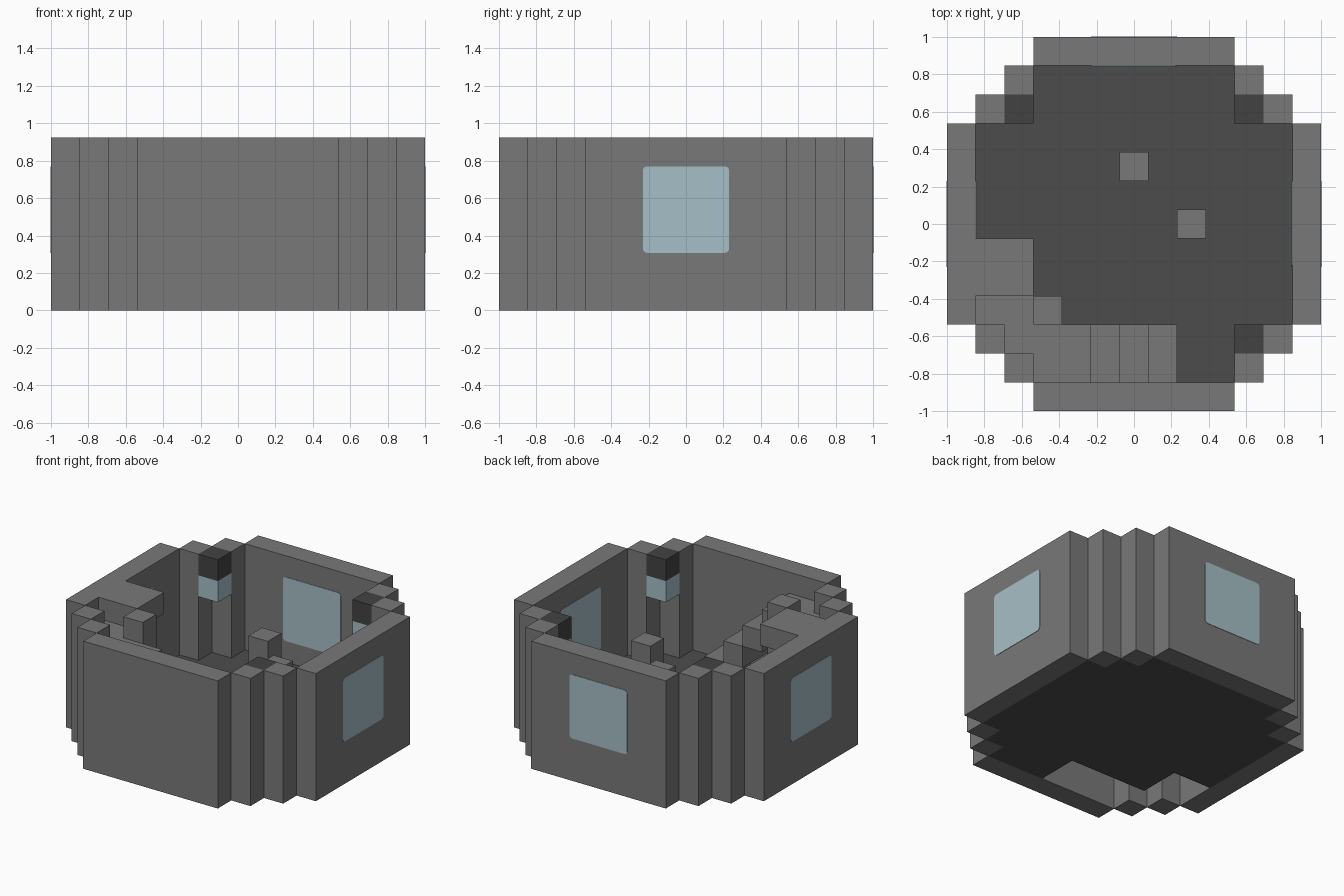
import bpy, bmesh
from mathutils import Vector

if "Cube" in bpy.data.objects:
    bpy.data.objects.remove(bpy.data.objects["Cube"])

U = 2 / 13          # one building block


def material(name, r, g, b):
    m = bpy.data.materials.new(name)
    m.use_nodes = True
    m.diffuse_color = (r, g, b, 1)
    m.node_tree.nodes["Principled BSDF"].inputs["Base Color"].default_value = (r, g, b, 1)
    return m


STONE = material("grey stone", 0.19, 0.19, 0.19)
FLOOR = material("dark floor stone", 0.073, 0.073, 0.073)
CAP = material("lamp cap black", 0.055, 0.055, 0.055)
GLASS = material("pale blue glass", 0.38, 0.52, 0.57)


def finish(name, bm, mat):
    bmesh.ops.recalc_face_normals(bm, faces=bm.faces)
    mesh = bpy.data.meshes.new(name)
    bm.to_mesh(mesh)
    bm.free()
    mesh.materials.append(mat)
    ob = bpy.data.objects.new(name, mesh)
    bpy.context.collection.objects.link(ob)
    return ob


def slab(name, cells, z0, z1, mat):
    """Solid covering a set of grid cells between two block heights."""
    bm = bmesh.new()
    cells = set(cells)

    def face(*pts):
        bm.faces.new([bm.verts.new(Vector(p) * U) for p in pts])

    for x, y in cells:
        l, r, f, b = x - .5, x + .5, y - .5, y + .5
        for z in (z0, z1):
            face((l, f, z), (r, f, z), (r, b, z), (l, b, z))
        for dx, dy, p, q in ((0, -1, (l, f), (r, f)), (1, 0, (r, f), (r, b)),
                             (0, 1, (r, b), (l, b)), (-1, 0, (l, b), (l, f))):
            if (x + dx, y + dy) not in cells:
                face((*p, z0), (*q, z0), (*q, z1), (*p, z1))
    bmesh.ops.remove_doubles(bm, verts=bm.verts, dist=0.001)
    bmesh.ops.recalc_face_normals(bm, faces=bm.faces)
    bmesh.ops.dissolve_limit(bm, angle_limit=0.01, verts=bm.verts, edges=bm.edges)
    return finish(name, bm, mat)


def block(name, x0, x1, y0, y1, z0, z1, mat):
    return slab(name, [(x, y) for x in range(x0, x1 + 1) for y in range(y0, y1 + 1)], z0, z1, mat)


def window(name, x, y):
    """Rounded pane through the wall, standing a hair proud on both sides."""
    bm = bmesh.new()
    bmesh.ops.create_cube(bm, size=1)
    axis = 0 if x else 1
    size = Vector((3 * U, 3 * U, 3 * U))
    size[axis] = U + 0.006
    for v in bm.verts:
        v.co = Vector(a * s for a, s in zip(v.co, size)) + Vector((x, y, 3.5)) * U
    corners = [e for e in bm.edges
               if abs((e.verts[0].co - e.verts[1].co)[axis]) > 0.1]
    bmesh.ops.bevel(bm, geom=corners, offset=0.022, segments=3, profile=0.5, affect='EDGES')
    finish(name, bm, GLASS)


# Stepped round plan: half-width of each row of cells
def half_width(row):
    return {6: 3, 5: 4, 4: 5}.get(abs(row), 6)


plan = {(x, y) for y in range(-6, 7) for x in range(-half_width(y), half_width(y) + 1)}
wall = {(x, y) for x, y in plan
        if any(n not in plan for n in ((x + 1, y), (x - 1, y), (x, y + 1), (x, y - 1)))}
inside = plan - wall

# Outer wall and windows (none in the front)
slab("outer_wall", wall, 0, 6, STONE)
window("back_window", 0, 6)
window("left_window", 6, 0)
window("right_window", -6, 0)

# Floor with an open stairwell along the front and right
well = {(x, y) for x, y in inside
        if (y <= -4 and x <= 0) or (x <= -4 and y <= -2)}
slab("floor", inside - well, 0, 1, FLOOR)

# Stairs climbing along the front wall to a landing and an upper platform
for i, x in enumerate((1, 0, -1)):
    block("stair_step_%d" % (i + 1), x, x, -5, -4, 1 + i, 2 + i, STONE)
landing = {(x, y) for x, y in inside
           if (y <= -4 and x <= -2) or (x <= -4 and y <= -3)}
slab("stair_landing", landing, 4, 5, STONE)
block("upper_platform", -5, -4, -2, -1, 5, 6, STONE)
block("stair_post", -3, -3, -3, -3, 1, 6, STONE)

# Two short pillars on the floor
block("back_pillar", 0, 0, 2, 2, 1, 4, STONE)
block("left_pillar", 2, 2, 0, 0, 1, 4, STONE)

# Hanging corner lamps
for name, x, y in (("back_left", 4, 4), ("front_left", 4, -4), ("back_right", -4, 4)):
    block(name + "_lamp_cap", x, x, y, y, 5, 6, CAP)
    block(name + "_lamp_light", x, x, y, y, 4, 5, GLASS)
